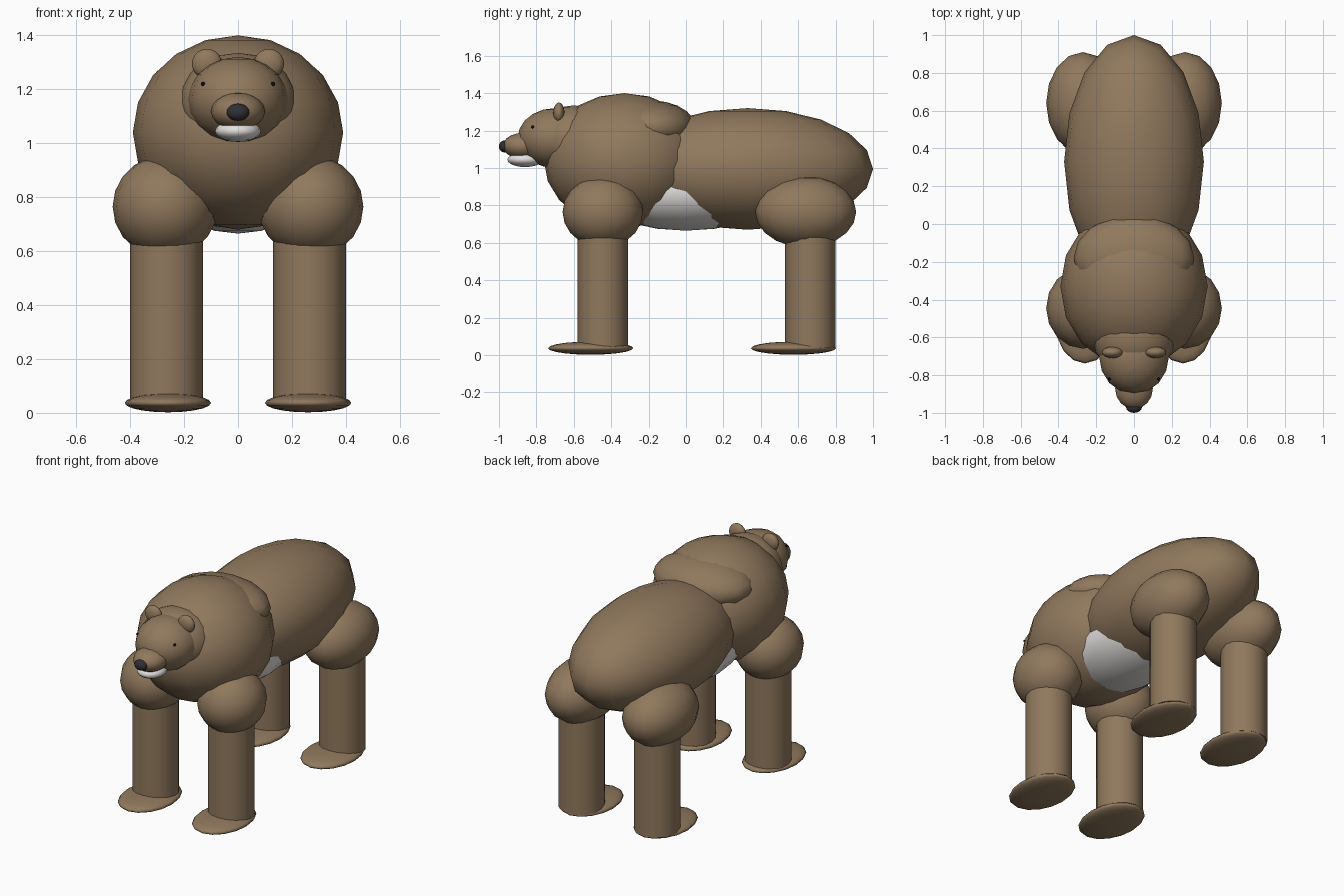
import bpy

cube = bpy.data.objects.get("Cube")
if cube:
    bpy.data.objects.remove(cube, do_unlink=True)


def material(name, rgb):
    mat = bpy.data.materials.new(name)
    mat.use_nodes = True
    mat.diffuse_color = (*rgb, 1)
    shader = mat.node_tree.nodes["Principled BSDF"]
    shader.inputs["Base Color"].default_value = (*rgb, 1)
    shader.inputs["Roughness"].default_value = 0.9
    return mat


fur = material("brown fur", (0.28, 0.19, 0.11))
pale = material("pale fur", (0.76, 0.74, 0.72))
dark = material("nose charcoal", (0.03, 0.03, 0.035))
black = material("eye black", (0.005, 0.005, 0.005))


def finish(name, mat):
    ob = bpy.context.object
    ob.name = name
    ob.data.materials.append(mat)
    bpy.ops.object.transform_apply(location=False, rotation=False, scale=True)
    return ob


def ellipsoid(name, centre, radii, mat=fur):
    bpy.ops.mesh.primitive_uv_sphere_add(segments=16, ring_count=10, radius=1, location=centre)
    bpy.context.object.scale = radii
    ob = finish(name, mat)
    bpy.ops.object.shade_smooth()
    return ob


def column(name, x, y, bottom, top, radius):
    bpy.ops.mesh.primitive_cylinder_add(vertices=16, radius=radius, depth=top - bottom,
                                        location=(x, y, (top + bottom) / 2))
    finish(name, fur)
    bpy.ops.object.shade_smooth_by_angle()


# Torso
ellipsoid("rear_body", (0, 0.33, 0.995), (0.37, 0.67, 0.325))
ellipsoid("chest", (0, -0.33, 1.04), (0.39, 0.43, 0.36))
ellipsoid("shoulder_hump", (0, -0.18, 1.22), (0.32, 0.23, 0.14))
ellipsoid("belly", (0, 0, 0.875), (0.28, 0.5, 0.21), pale)

# Head
ellipsoid("neck", (0, -0.6, 1.15), (0.22, 0.2, 0.185))
ellipsoid("head", (0, -0.7, 1.16), (0.185, 0.2, 0.16))
ellipsoid("muzzle", (0, -0.87, 1.118), (0.1, 0.11, 0.07))
ellipsoid("lower_jaw", (0, -0.86, 1.045), (0.085, 0.095, 0.04), pale)
ellipsoid("nose", (0, -0.97, 1.115), (0.042, 0.03, 0.032), dark)

# Paired parts
for side, s in (("left", 1), ("right", -1)):
    ellipsoid(side + "_ear", (s * 0.115, -0.68, 1.295), (0.056, 0.03, 0.055))
    ellipsoid(side + "_eye", (s * 0.13, -0.82, 1.22), (0.008, 0.008, 0.008), black)
    for end, thigh_y, thigh_length, leg_y, foot_y in (
            ("front", -0.445, 0.215, -0.445, -0.51),
            ("rear", 0.64, 0.27, 0.665, 0.575)):
        name = end + "_" + side
        ellipsoid(name + "_upper_leg", (s * 0.27, thigh_y, 0.765), (0.195, thigh_length, 0.19))
        column(name + "_leg", s * 0.265, leg_y, 0.04, 0.72, 0.135)
        ellipsoid(name + "_foot", (s * 0.26, foot_y, 0.037), (0.16, 0.228, 0.035))
